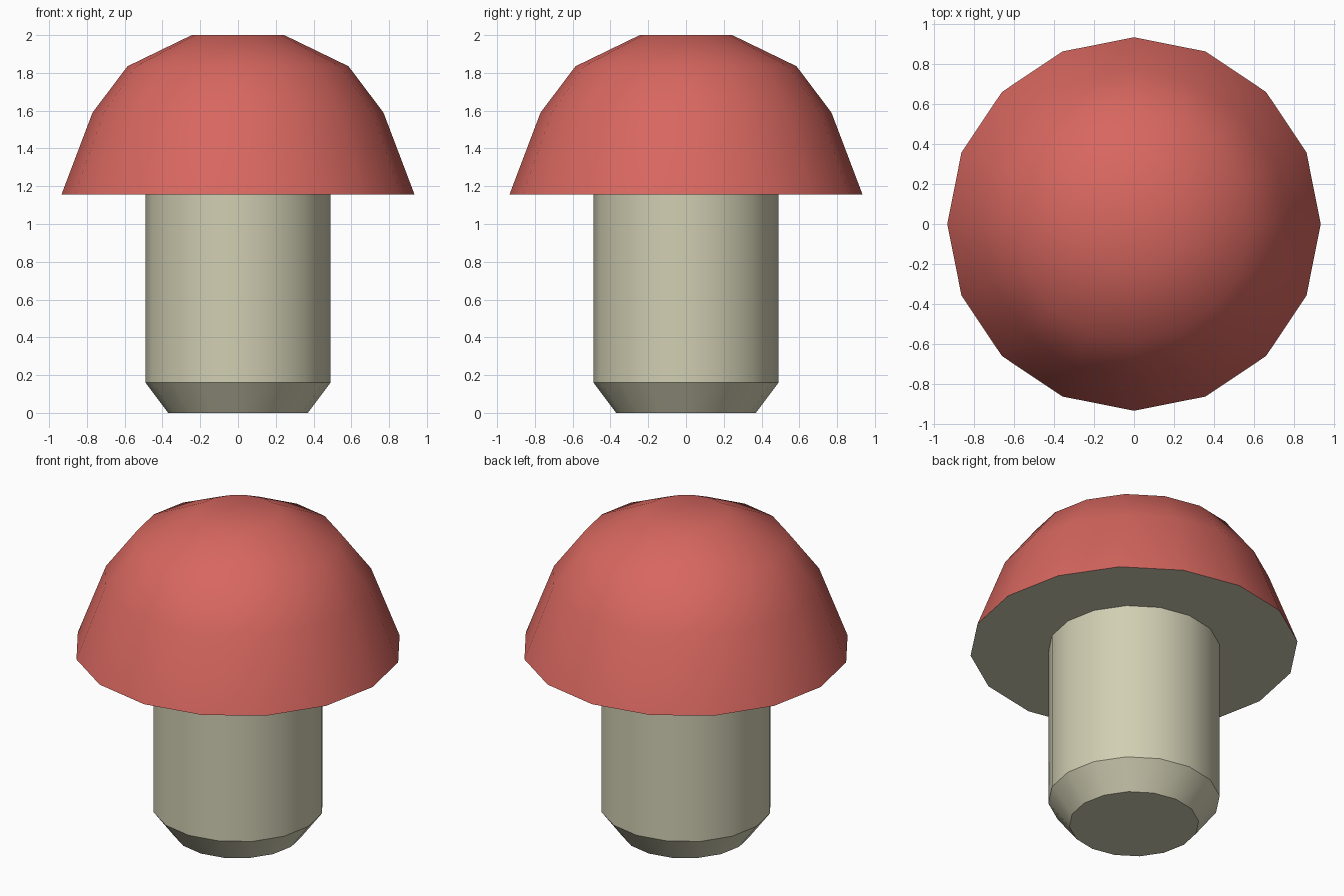
import bpy, bmesh, math

default = bpy.data.objects.get("Cube")
if default:
    bpy.data.objects.remove(default, do_unlink=True)

SIDES = 16


def material(name, rgb):
    mat = bpy.data.materials.new(name)
    mat.use_nodes = True
    mat.diffuse_color = (*rgb, 1)
    mat.node_tree.nodes["Principled BSDF"].inputs["Base Color"].default_value = (*rgb, 1)
    return mat


def lathe(name, profile, mats, close_bottom=False, close_top=False):
    """Turn a (radius, z) profile, listed bottom to top, around the z axis."""
    bm = bmesh.new()
    rings = []
    for r, z in profile:
        angles = [2 * math.pi * i / SIDES for i in range(SIDES)]
        rings.append([bm.verts.new((r * math.cos(a), r * math.sin(a), z)) for a in angles])
    for low, high in zip(rings, rings[1:]):
        for i in range(SIDES):
            j = (i + 1) % SIDES
            bm.faces.new((low[i], low[j], high[j], high[i]))
    if close_bottom:
        bm.faces.new(rings[0][::-1])
    if close_top:
        bm.faces.new(rings[-1])
    # Downward faces take the last material
    bm.normal_update()
    for f in bm.faces:
        f.material_index = len(mats) - 1 if f.normal.z < -0.9 else 0
    mesh = bpy.data.meshes.new(name)
    bm.to_mesh(mesh)
    bm.free()
    for m in mats:
        mesh.materials.append(m)
    obj = bpy.data.objects.new(name, mesh)
    bpy.context.collection.objects.link(obj)
    # Smooth shading with sharp rims
    bpy.ops.object.select_all(action="DESELECT")
    obj.select_set(True)
    bpy.context.view_layer.objects.active = obj
    bpy.ops.object.shade_smooth_by_angle(angle=math.radians(30))
    return obj


red = material("cap red", (0.68, 0.135, 0.115))
cream = material("stalk cream", (0.64, 0.62, 0.45))

# Stalk with a tapered foot
lathe("stalk", [(0.37, 0), (0.49, 0.16), (0.49, 1.155)], [cream], close_bottom=True)

# Domed cap with a cream underside ring around the stalk
lathe("cap", [(0.49, 1.155), (0.935, 1.155), (0.77, 1.59), (0.585, 1.835), (0.245, 2.0)],
      [red, cream], close_top=True)
